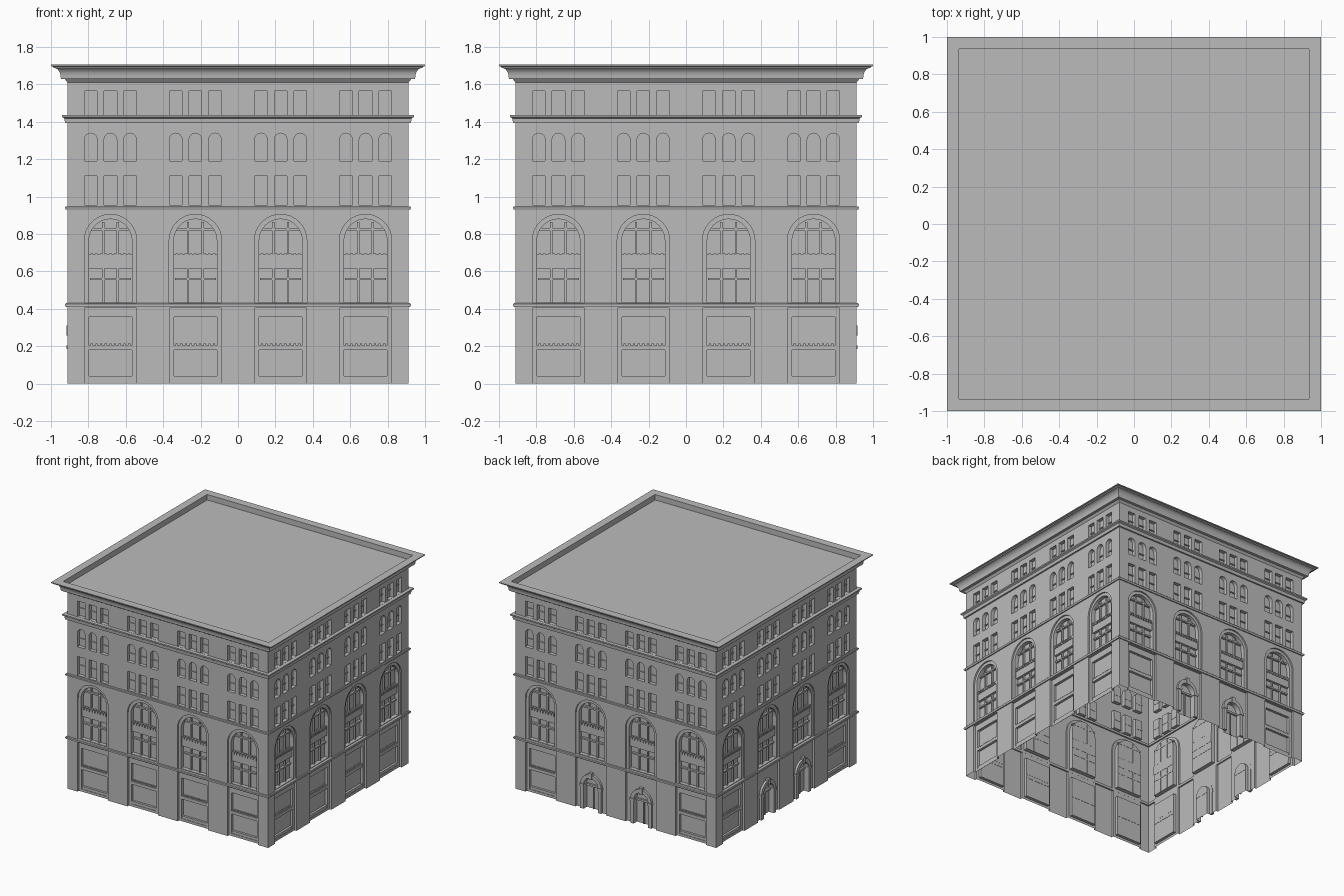
import bpy, bmesh, math
from mathutils import Matrix, Vector

cube = bpy.data.objects.get("Cube")
if cube:
    bpy.data.objects.remove(cube, do_unlink=True)

stone = bpy.data.materials.new("grey stone")
stone.use_nodes = True
GREY = (0.5, 0.5, 0.5, 1)
stone.diffuse_color = GREY
stone.node_tree.nodes["Principled BSDF"].inputs["Base Color"].default_value = GREY

WALL = 0.912                                  # half width of the block
BAYS = [-0.682, -0.228, 0.228, 0.682]         # bay centres on each side
TRIPLE = [-0.105, 0, 0.105]                   # window offsets in a bay
DOOR_SIDES, DOOR_BAYS = (2, 3), (1, 2)        # back and right-hand sides


def make_object(name, bm):
    bmesh.ops.recalc_face_normals(bm, faces=bm.faces)
    mesh = bpy.data.meshes.new(name)
    bm.to_mesh(mesh)
    bm.free()
    mesh.materials.append(stone)
    obj = bpy.data.objects.new(name, mesh)
    bpy.context.collection.objects.link(obj)
    return obj


def rect(u, half, z0, z1):
    return [(u - half, z0), (u + half, z0), (u + half, z1), (u - half, z1)]


def arch(u, half, z0, spring, steps=16):
    curve = [(u + half * math.cos(math.pi * i / steps),
              spring + half * math.sin(math.pi * i / steps)) for i in range(steps + 1)]
    return [(u - half, z0), (u + half, z0)] + curve


def prism(bm, side, outline, front, back):
    """Extrude an outline on one side; front and back are depths behind the wall."""
    turn = Matrix.Rotation(side * math.pi / 2, 3, 'Z')
    rows = [[bm.verts.new(turn @ Vector((u, d - WALL, z))) for u, z in outline]
            for d in (front, back)]
    n = len(outline)
    bm.faces.new(rows[0])
    bm.faces.new(rows[1][::-1])
    for i in range(n):
        j = (i + 1) % n
        bm.faces.new([rows[0][i], rows[1][i], rows[1][j], rows[0][j]])


def arch_band(bm, side, u, half, width, z0, spring, front, back):
    """Arched frame: outer arch joined to an inner arch as one outline."""
    outer = arch(u, half, z0, spring)[1:] + [(u - half, z0)]
    inner = arch(u, half - width, z0, spring)[1:] + [(u - half + width, z0)]
    prism(bm, side, outer + inner[::-1], front, back)


def square_ring(name, profile, cap=False, closed=True):
    """Sweep a (half width, height) profile round the square plan."""
    bm = bmesh.new()
    loops = [[bm.verts.new((sx * r, sy * r, z))
              for sx, sy in ((-1, -1), (1, -1), (1, 1), (-1, 1))] for r, z in profile]
    pairs = list(zip(loops, loops[1:]))
    if closed:
        pairs.append((loops[-1], loops[0]))
    for a, b in pairs:
        for i in range(4):
            j = (i + 1) % 4
            bm.faces.new([a[i], a[j], b[j], b[i]])
    if cap:
        bm.faces.new(loops[-1])
    return make_object(name, bm)


def for_bays(build):
    bm = bmesh.new()
    for side in range(4):
        for i, u in enumerate(BAYS):
            build(bm, side, u, side in DOOR_SIDES and i in DOOR_BAYS)
    return bm


# Shallow bay recesses, then deeper window openings
def bay_recess(bm, side, u, door):
    prism(bm, side, rect(u, 0.138, -0.1, 0.405), -0.05, 0.018)
    prism(bm, side, arch(u, 0.14, 0.43, 0.765), -0.05, 0.012)


def window_opening(bm, side, u, door):
    if door:
        prism(bm, side, arch(u, 0.065, -0.1, 0.2), -0.05, 0.045)
    else:
        prism(bm, side, rect(u, 0.115, 0.02, 0.355), -0.05, 0.04)
    prism(bm, side, arch(u, 0.115, 0.435, 0.765), -0.05, 0.045)
    for du in TRIPLE:
        prism(bm, side, arch(u + du, 0.034, 1.19, 1.305, 8), -0.05, 0.03)
        prism(bm, side, rect(u + du, 0.034, 0.955, 1.11), -0.05, 0.03)
        prism(bm, side, rect(u + du, 0.034, 1.437, 1.565), -0.05, 0.03)


bm = bmesh.new()
bmesh.ops.create_cube(bm, size=1, matrix=Matrix.Translation((0, 0, 0.82))
                      @ Matrix.Diagonal((2 * WALL, 2 * WALL, 1.64, 1)))
walls = make_object("walls", bm)
for name, build in (("bay_cutter", bay_recess), ("window_cutter", window_opening)):
    cutter = make_object(name, for_bays(build))
    cutter.hide_render = True
    cutter.hide_viewport = True
    mod = walls.modifiers.new(name, 'BOOLEAN')
    mod.operation, mod.solver, mod.object = 'DIFFERENCE', 'EXACT', cutter

# Bake the cuts and open the underside
graph = bpy.context.evaluated_depsgraph_get()
bm = bmesh.new()
bm.from_mesh(bpy.data.meshes.new_from_object(walls.evaluated_get(graph)))
floor = [f for f in bm.faces if f.normal.z < -0.9 and f.calc_center_median().z < 0.001]
bmesh.ops.delete(bm, geom=floor, context='FACES')
bm.to_mesh(walls.data)
bm.free()
walls.modifiers.clear()
for name in ("bay_cutter", "window_cutter"):
    bpy.data.objects.remove(bpy.data.objects[name], do_unlink=True)


# Shop windows: transom, sill and small blocks along the transom
def shop_bars(bm, side, u, door):
    if door:
        return
    prism(bm, side, rect(u, 0.115, 0.18, 0.205), 0.02, 0.042)
    prism(bm, side, rect(u, 0.115, 0.02, 0.042), 0.022, 0.042)
    for k in range(-4, 5):
        prism(bm, side, rect(u + k * 0.025, 0.006, 0.205, 0.215), 0.025, 0.042)


make_object("shop_window_bars", for_bays(shop_bars))


# Arched doorways with a raised frame, keystone and leaves
def doorway(bm, side, u, door):
    if not door:
        return
    arch_band(bm, side, u, 0.095, 0.03, 0, 0.2, 0.0, 0.02)
    prism(bm, side, rect(u, 0.014, 0.258, 0.31), -0.006, 0.02)
    prism(bm, side, rect(u, 0.065, 0.185, 0.2), 0.03, 0.047)
    prism(bm, side, rect(u, 0.005, 0, 0.19), 0.035, 0.047)
    for s in (-1, 1):
        prism(bm, side, rect(u + s * 0.08, 0.02, 0.185, 0.205), -0.005, 0.02)


make_object("doorways", for_bays(doorway))


# Arched windows: mullions, transoms and a spandrel with small blocks
def arched_bars(bm, side, u, door):
    for s in (-1, 1):
        prism(bm, side, rect(u + s * 0.039, 0.006, 0.435, 0.865), 0.03, 0.047)
    for z in (0.56, 0.825):
        prism(bm, side, rect(u, 0.11, z - 0.006, z + 0.006), 0.028, 0.047)
    prism(bm, side, rect(u, 0.115, 0.615, 0.69), 0.024, 0.047)
    for k in range(-4, 5):
        prism(bm, side, rect(u + k * 0.025, 0.007, 0.675, 0.697), 0.016, 0.047)


make_object("arched_window_bars", for_bays(arched_bars))


# Meeting rails of the small upper windows
def sash_rails(bm, side, u, door):
    for du in TRIPLE:
        for z in (1.03, 1.25, 1.5):
            prism(bm, side, rect(u + du, 0.034, z - 0.004, z + 0.004), 0.022, 0.032)


make_object("sash_rails", for_bays(sash_rails))

# Belt courses
for name, z0, z1, out in (("lower_belt", 0.41, 0.43, 0.924), ("middle_belt", 0.93, 0.948, 0.924)):
    square_ring(name, [(0.9, z0), (out - 0.004, z0), (out, z0 + 0.006),
                       (out, z1 - 0.004), (out - 0.004, z1), (0.9, z1)])
square_ring("upper_belt", [(0.9, 1.393), (0.925, 1.393), (0.928, 1.418), (0.94, 1.425),
                           (0.94, 1.436), (0.9, 1.436)])

# Cornice with a hollow curve, parapet and sunken roof
cove = [(0.985 - 0.037 * math.cos(a), 1.638 + 0.05 * math.sin(a))
        for a in (math.pi / 2 * i / 8 for i in range(9))]
square_ring("cornice_and_roof", [(0.912, 1.61), (0.926, 1.628), (0.946, 1.63)] + cove
            + [(0.99, 1.695), (1.0, 1.698), (1.0, 1.705), (0.935, 1.705), (0.935, 1.66)],
            cap=True, closed=False)
